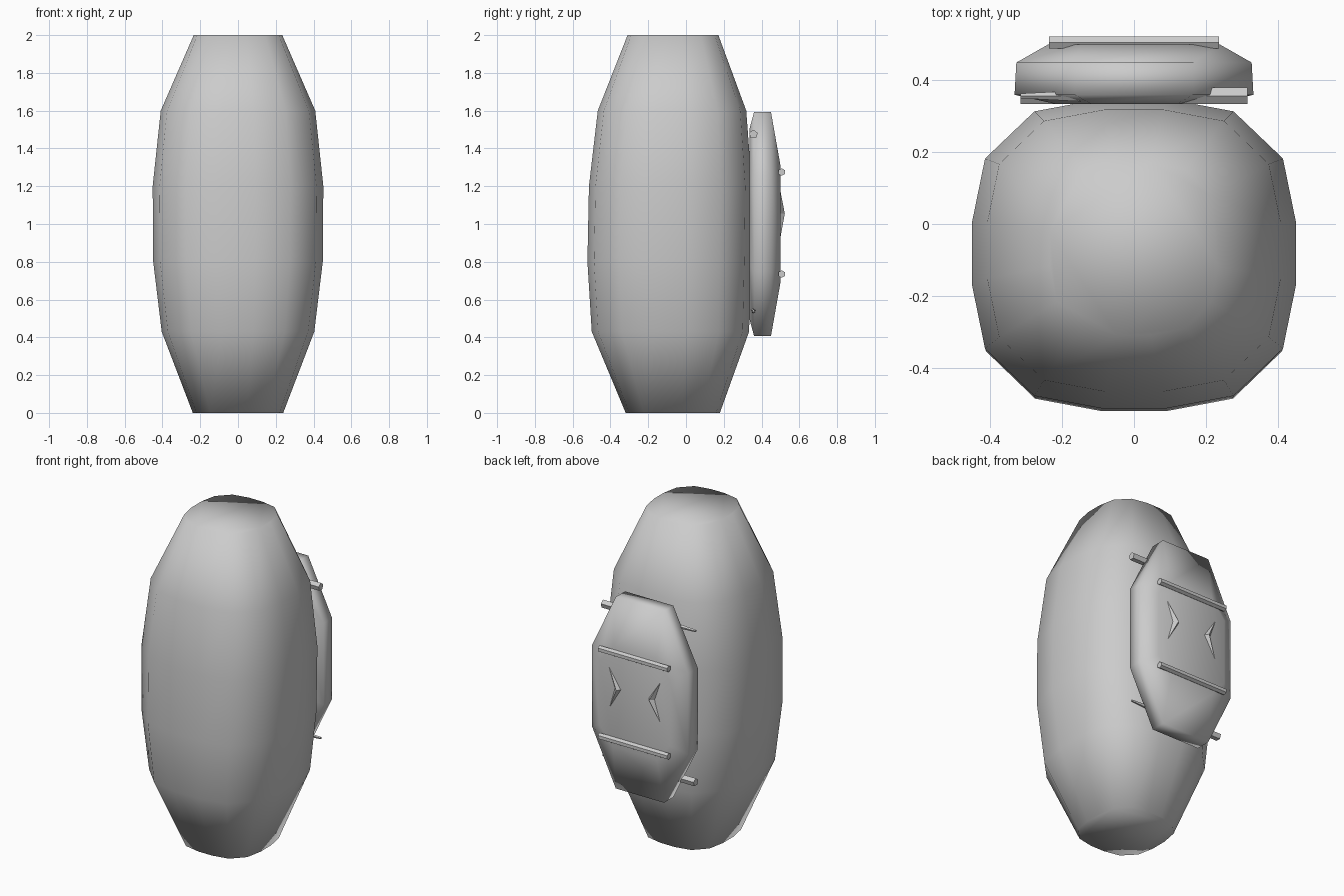
import bpy, bmesh, math
from mathutils import Vector

if "Cube" in bpy.data.objects:
    bpy.data.objects.remove(bpy.data.objects["Cube"])


def finish(name, bm, smooth=180):
    bmesh.ops.recalc_face_normals(bm, faces=bm.faces)
    me = bpy.data.meshes.new(name)
    bm.to_mesh(me)
    bm.free()
    ob = bpy.data.objects.new(name, me)
    bpy.context.collection.objects.link(ob)
    bpy.ops.object.select_all(action='DESELECT')
    ob.select_set(True)
    bpy.context.view_layer.objects.active = ob
    if smooth >= 180:
        bpy.ops.object.shade_smooth()
    else:
        bpy.ops.object.shade_smooth_by_angle(angle=math.radians(smooth))
    return ob


def loft(name, rings, smooth=180):
    """Skin a list of equal-length point rings and cap both ends."""
    bm = bmesh.new()
    loops = [[bm.verts.new(p) for p in r] for r in rings]
    n = len(loops[0])
    for a, b in zip(loops, loops[1:]):
        for i in range(n):
            j = (i + 1) % n
            bm.faces.new((a[i], a[j], b[j], b[i]))
    bm.faces.new(loops[0])
    bm.faces.new(loops[-1])
    return finish(name, bm, smooth)


def rounded_square(z, hw, y0, y1, sides=16, power=3.0):
    pts = []
    for i in range(sides):
        a = 2 * math.pi * (i + 0.5) / sides
        c, s = math.cos(a), math.sin(a)
        r = (abs(c) ** power + abs(s) ** power) ** (-1 / power)
        pts.append((r * c * hw, (y0 + y1) / 2 + r * s * (y1 - y0) / 2, z))
    return pts


# Barrel shaped body: height, half width, front and back
body = [(0, .24, -.32, .18), (.43, .405, -.50, .335), (.80, .45, -.523, .345),
        (1.2, .453, -.515, .35), (1.6, .41, -.468, .32), (2, .235, -.31, .172)]
loft("body", [rounded_square(*r) for r in body])


# Octagonal back plate, bevelled outwards
def octagon(y, w_end, w_mid, z_end, z_mid):
    half = [(w_end, z_end), (w_mid, z_mid), (w_mid, -z_mid), (w_end, -z_end)]
    return [(x, y, 1.0 + z) for x, z in half] + \
           [(-x, y, 1.0 + z) for x, z in reversed(half)]


loft("back_plate", [octagon(.335, .12, .22, .50, .22),
                    octagon(.36, .165, .333, .592, .25),
                    octagon(.45, .165, .328, .592, .25),
                    octagon(.50, .15, .24, .31, .20)])


# Horizontal bars, optionally tapering to a point at one end
def bar(name, x0, x1, y, z, r0, r1, sides):
    def ring(x, r):
        return [(x, y + r * math.sin(2 * math.pi * i / sides),
                 z + r * math.cos(2 * math.pi * i / sides)) for i in range(sides)]
    loft(name, [ring(x0, r0), ring((x0 + x1) / 2, max(r0, r1)), ring(x1, r1)], 50)


for label, z, side in (("upper", 1.475, 1), ("lower", .54, -1)):
    bar(label + "_rear_bar", .317 * side, -.317 * side, .357, z, .024, .007, 5)
for label, z in (("upper", 1.275), ("lower", .735)):
    bar(label + "_plate_bar", -.237, .237, .506, z, .02, .02, 6)

# Raised chevrons pointing at each other
for label, s in (("left", -1), ("right", 1)):
    bm = bmesh.new()
    top, tip, bottom, notch = [bm.verts.new((s * x, .495, z)) for x, z in
                               ((.19, 1.20), (.092, 1.055), (.185, .90), (.14, 1.055))]
    ridge = bm.verts.new((s * .112, .523, 1.055))
    for a, b in ((top, tip), (tip, bottom), (bottom, notch), (notch, top)):
        bm.faces.new((a, b, ridge))
    bm.faces.new((top, notch, tip))
    bm.faces.new((tip, notch, bottom))
    finish(label + "_chevron", bm, 20)
